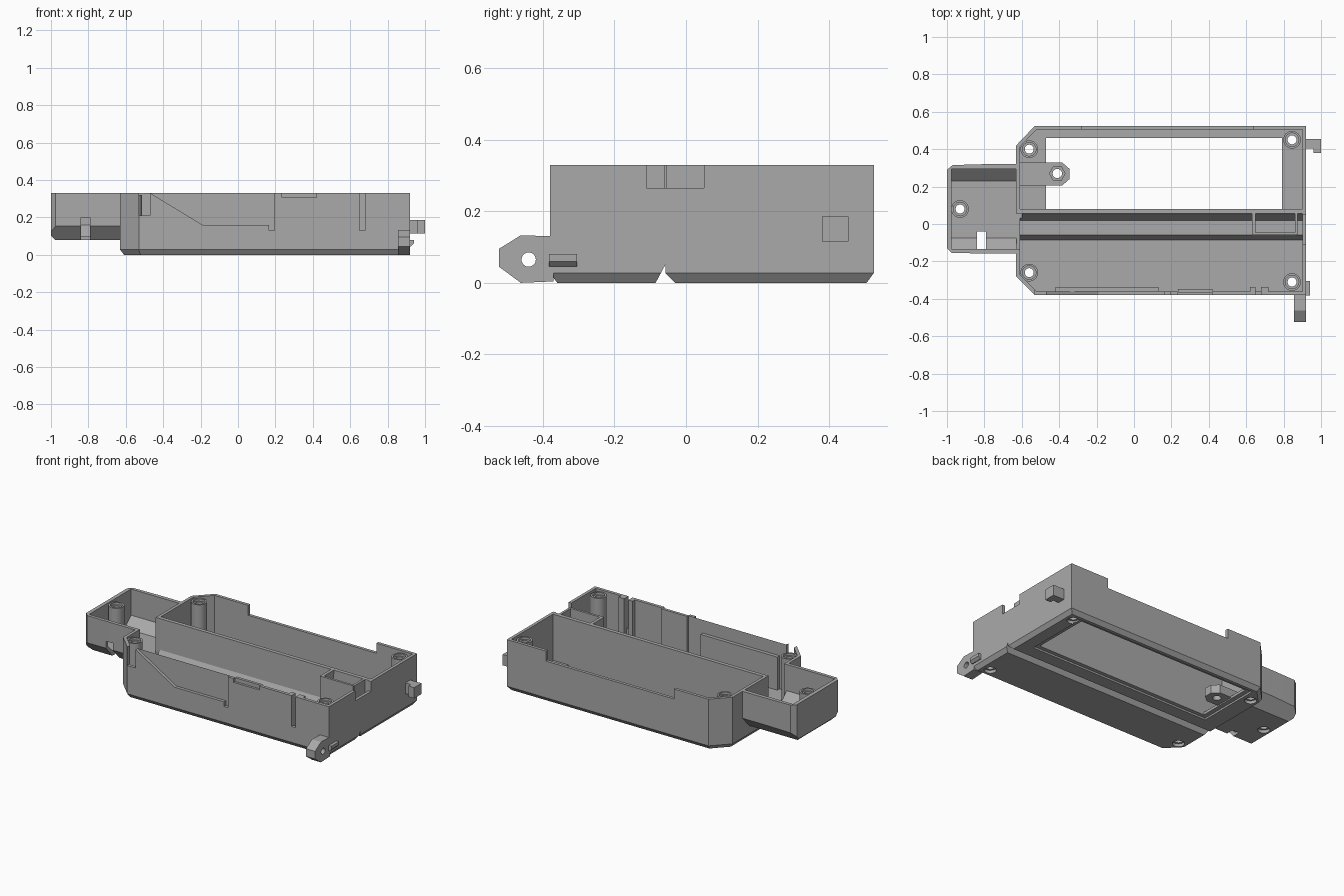
import bpy, bmesh, math
from mathutils import Vector

if "Cube" in bpy.data.objects:
    bpy.data.objects.remove(bpy.data.objects["Cube"], do_unlink=True)

grey = bpy.data.materials.new("plain grey")
grey.use_nodes = True
colour = (0.4, 0.4, 0.4, 1)
grey.diffuse_color = colour
grey.node_tree.nodes["Principled BSDF"].inputs["Base Color"].default_value = colour


def loft(name, rings):
    """Closed solid through rings of points."""
    bm = bmesh.new()
    loops = [[bm.verts.new(p) for p in ring] for ring in rings]
    n = len(loops[0])
    bm.faces.new(loops[0][::-1])
    bm.faces.new(loops[-1])
    for a, b in zip(loops, loops[1:]):
        for i in range(n):
            j = (i + 1) % n
            bm.faces.new((a[i], a[j], b[j], b[i]))
    bmesh.ops.recalc_face_normals(bm, faces=bm.faces)
    mesh = bpy.data.meshes.new(name)
    bm.to_mesh(mesh)
    bm.free()
    mesh.materials.append(grey)
    obj = bpy.data.objects.new(name, mesh)
    bpy.context.collection.objects.link(obj)
    return obj


def prism(name, points, axis, start, end):
    """Extrude a 2D profile along one axis."""
    place = {"x": lambda p, t: (t, p[0], p[1]),
             "y": lambda p, t: (p[0], t, p[1]),
             "z": lambda p, t: (p[0], p[1], t)}[axis]
    return loft(name, [[place(p, t) for p in points] for t in (start, end)])


def box(name, x0, x1, y0, y1, z0, z1):
    return prism(name, [(x0, y0), (x1, y0), (x1, y1), (x0, y1)], "z", z0, z1)


def circle(u, v, r, n=32):
    return [(u + r * math.cos(math.tau * i / n), v + r * math.sin(math.tau * i / n))
            for i in range(n)]


def combine(target, tool, op="DIFFERENCE"):
    mod = target.modifiers.new("shape", "BOOLEAN")
    mod.operation, mod.object, mod.solver = op, tool, "EXACT"
    with bpy.context.temp_override(object=target, active_object=target):
        bpy.ops.object.modifier_apply(modifier=mod.name)
    bpy.data.objects.remove(tool, do_unlink=True)


def inset(points, d):
    """Inset a counter-clockwise convex outline."""
    out = []
    for i, p in enumerate(points):
        p = Vector(p)
        a = (p - Vector(points[i - 1])).normalized()
        b = (Vector(points[(i + 1) % len(points)]) - p).normalized()
        na, nb = Vector((-a.y, a.x)), Vector((-b.y, b.x))
        out.append(p + (na + nb) * d / (1 + na.dot(nb)))
    return out


TOP, WALL = 0.33, 0.02

# Main tray with chamfered underside and left corners
outline = [(-0.53, -0.38), (0.92, -0.38), (0.92, 0.525),
           (-0.53, 0.525), (-0.63, 0.42), (-0.63, -0.28)]
inner = inset(outline, WALL)
tray = loft("main_tray", [[(x, y, z) for x, y in ring] for ring, z in
                          ((inner, 0), (outline, 0.027), (outline, TOP))])
combine(tray, prism("cavity", inner, "z", 0.03, 0.5))

# Long divider with stepped foot
combine(tray, prism("divider", [(-0.09, 0.02), (-0.085, 0.03), (-0.06, 0.08),
                                (0.02, 0.08), (0.05, 0.13), (0.055, TOP),
                                (0.08, TOP), (0.08, 0.02)], "x", -0.62, 0.91), "UNION")

# Cable pocket beside the divider, and thickened front wall sections
for b in ((0.63, 0.65, -0.06, 0.065, 0.06, TOP),
          (0.64, 0.87, -0.06, -0.045, 0.06, TOP),
          (0.86, 0.875, -0.055, 0.065, 0.06, TOP),
          (-0.42, 0.13, -0.37, -0.337, 0.02, 0.245),
          (0.235, 0.42, -0.365, -0.347, 0.02, TOP),
          (0.62, 0.65, -0.365, -0.337, 0.02, TOP),
          (0.68, 0.72, -0.365, -0.337, 0.02, TOP)):
    combine(tray, box("rib", *b), "UNION")

# Underside groove, window and its recessed lip
combine(tray, prism("groove", [(-0.0958, -0.02), (-0.057, 0.052), (-0.057, 0.027),
                               (-0.01, -0.02)], "x", -0.8, 1.1))
combine(tray, box("window", -0.47, 0.79, 0.08, 0.46, -0.1, 0.1))
combine(tray, box("lip", -0.5, 0.82, 0.055, 0.485, -0.1, 0.012))

# Wall openings: back, right, left passage, corner, front slots
for b in ((-0.28, 0.64, 0.49, 0.6, 0.265, 0.5),
          (0.885, 1, -0.11, 0.05, 0.265, 0.5),
          (-0.7, -0.6, -0.135, 0.055, 0.1, 0.5),
          (-0.53, -0.47, -0.5, -0.33, 0.21, 0.5),
          (0.65, 0.68, -0.5, -0.33, 0.13, 0.5),
          (0.235, 0.42, -0.5, -0.365, 0.305, 0.5)):
    combine(tray, box("opening", *b))
combine(tray, prism("front_cut", [(-0.47, TOP), (-0.19, 0.16), (0.165, 0.16), (0.165, 0.13),
                                  (0.195, 0.13), (0.195, 0.5), (-0.47, 0.5)],
                    "y", -0.5, -0.36))

# Side box with sloping lower walls
side = prism("side_box", [(-0.157, 0.155), (-0.09, 0.08), (0.25, 0.08), (0.32, 0.155),
                          (0.32, TOP), (-0.157, TOP)], "x", -1, -0.62)
combine(side, prism("plan", [(-1, -0.13), (-0.975, -0.155), (-0.62, -0.16), (-0.62, 0.325),
                             (-0.97, 0.315), (-1, 0.29)], "z", 0, 0.5), "INTERSECT")
combine(side, prism("end_bevel", [(-1.1, 0), (-0.945, 0.05), (-1.02, 0.12), (-1.1, 0.12)],
                    "y", -0.5, 0.5))
combine(side, prism("side_cavity", [(-0.135, 0.16), (-0.075, 0.1), (0.23, 0.1), (0.295, 0.16),
                                    (0.295, 0.5), (-0.135, 0.5)], "x", -0.975, -0.5))
combine(side, box("side_trim", -0.628, -0.5, -0.5, 0.5, 0, 0.5))
combine(side, box("side_slot", -0.84, -0.79, -0.3, -0.04, 0, 0.2))

# Screw tab at the window edge
tab = [(-0.615, 0.205), (-0.385, 0.205), (-0.345, 0.24), (-0.345, 0.295),
       (-0.385, 0.33), (-0.615, 0.33)]
combine(tray, prism("tab", tab, "z", 0.02, 0.075), "UNION")
combine(tray, prism("tab_hole", circle(-0.41, 0.27, 0.025), "z", -0.1, 0.2))
combine(tray, prism("nut_pocket", circle(-0.41, 0.27, 0.042, 6), "z", 0.06, 0.2))

# Screw bosses with through holes, countersunk below
for target, x, y, base in ((tray, -0.56, 0.40, 0), (tray, -0.56, -0.26, 0),
                           (tray, 0.845, 0.45, 0), (tray, 0.845, -0.31, 0),
                           (side, -0.93, 0.08, 0.08)):
    combine(target, prism("boss", circle(x, y, 0.047), "z", base + 0.01, 0.32), "UNION")
    combine(target, prism("bore", circle(x, y, 0.024), "z", -0.1, 0.5))
    combine(target, prism("sink", circle(x, y, 0.036), "z", -0.1, base + 0.02))
    combine(target, prism("seat", circle(x, y, 0.036), "z", 0.305, 0.5))

# Pierced lug at the front right corner
lug = prism("front_lug", [(-0.523, 0.045), (-0.462, 0), (-0.37, 0.004), (-0.37, 0.13),
                          (-0.462, 0.133), (-0.523, 0.095)], "x", 0.855, 0.92)
combine(lug, prism("lug_hole", circle(-0.44, 0.065, 0.02), "x", 0.5, 1.2))

# Hook and small catch on the right wall
hook = prism("right_hook", [(0.91, 0.405), (0.96, 0.405), (0.96, 0.38), (1, 0.38),
                            (1, 0.455), (0.91, 0.455)], "z", 0.115, 0.185)
catch = prism("right_catch", [(0.91, 0.045), (0.925, 0.045), (0.94, 0.06), (0.94, 0.08),
                              (0.91, 0.08)], "y", -0.383, -0.305)

# Smooth round parts, keep edges sharp
for obj in bpy.context.view_layer.objects:
    obj.select_set(obj in (tray, side, lug, hook, catch))
bpy.context.view_layer.objects.active = tray
bpy.ops.object.shade_smooth_by_angle(angle=math.radians(25))
